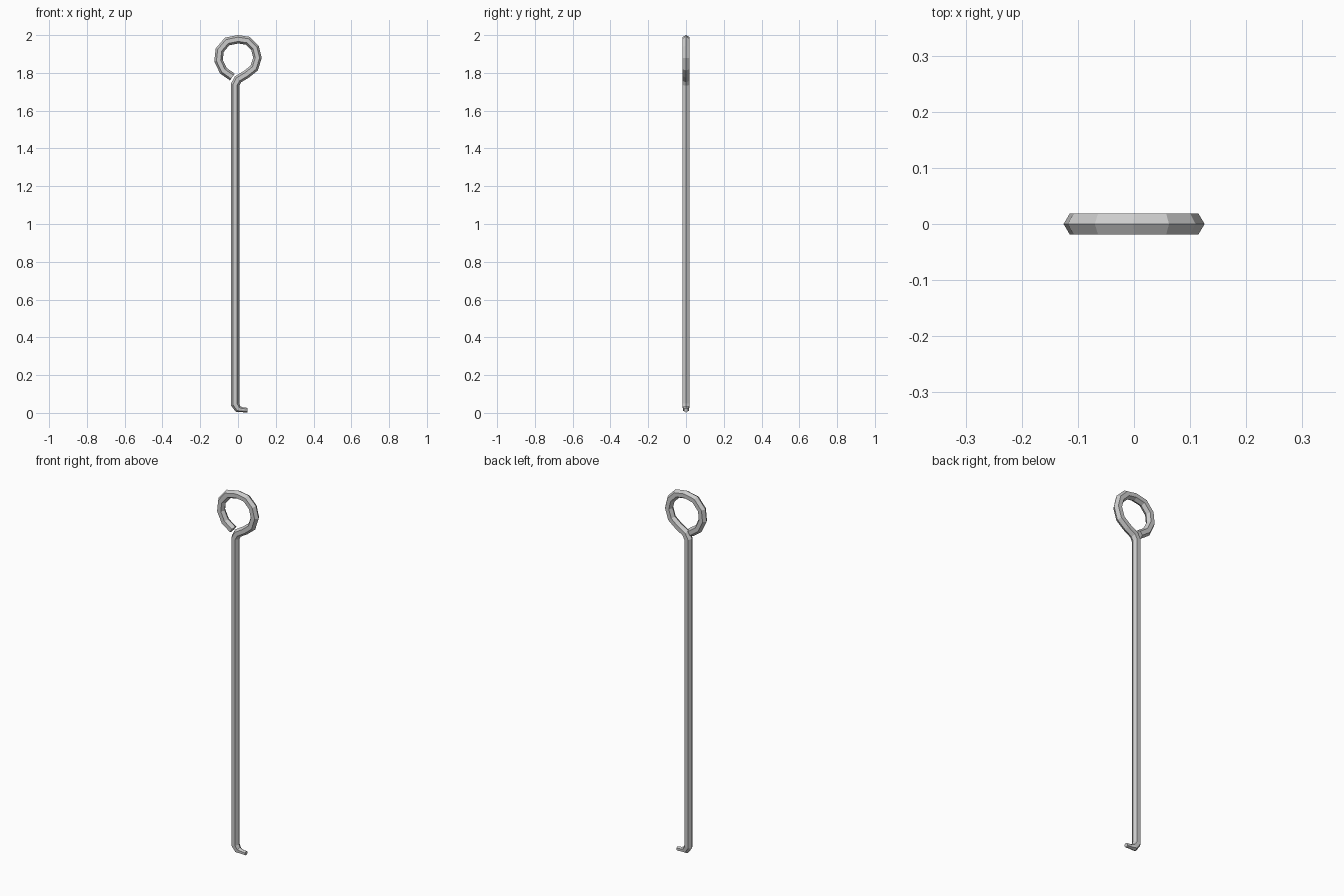
import bpy, bmesh, math
from mathutils import Vector

if "Cube" in bpy.data.objects:
    bpy.data.objects.remove(bpy.data.objects["Cube"])


def sweep(name, path, sides=6):
    """Sweep a polygon section along an (x, z, radius) path in the y = 0 plane."""
    bm = bmesh.new()
    pts = [Vector((x, 0, z)) for x, z, r in path]
    rings = []
    for i, p in enumerate(pts):
        before = (p - pts[i - 1]).normalized() if i else None
        after = (pts[i + 1] - p).normalized() if i < len(pts) - 1 else None
        a, b = before or after, after or before
        tangent = (a + b).normalized()
        side = Vector((tangent.z, 0, -tangent.x))
        mitre = 1 / max(0.75, tangent.dot(a))
        r = path[i][2]
        ring = []
        for k in range(sides):
            t = 2 * math.pi * k / sides
            ring.append(bm.verts.new(p + side * (r * mitre * math.cos(t))
                                     + Vector((0, r * math.sin(t), 0))))
        rings.append(ring)
    for lo, hi in zip(rings, rings[1:]):
        for k in range(sides):
            n = (k + 1) % sides
            bm.faces.new((lo[k], lo[n], hi[n], hi[k]))
    bm.faces.new(rings[0])
    bm.faces.new(rings[-1])
    bmesh.ops.recalc_face_normals(bm, faces=bm.faces)
    mesh = bpy.data.meshes.new(name)
    bm.to_mesh(mesh)
    bm.free()
    obj = bpy.data.objects.new(name, mesh)
    bpy.context.collection.objects.link(obj)
    return obj


R = 0.022
# open finger loop, starting at its free end
loop = [(-0.030, 1.778), (-0.078, 1.812), (-0.103, 1.865), (-0.097, 1.920),
        (-0.058, 1.966), (0.0, 1.978), (0.052, 1.970), (0.090, 1.932),
        (0.103, 1.880), (0.086, 1.826), (0.045, 1.793)]
# neck and long straight shaft
shaft = [(0.0, 1.766), (-0.015, 1.738), (-0.015, 0.045)]
path = [(x, z, R) for x, z in loop + shaft]
# small tapered hook at the foot
path += [(0.001, 0.020, 0.018), (0.022, 0.0165, 0.013), (0.050, 0.0145, 0.012)]
sweep("hooked_rod", path)
